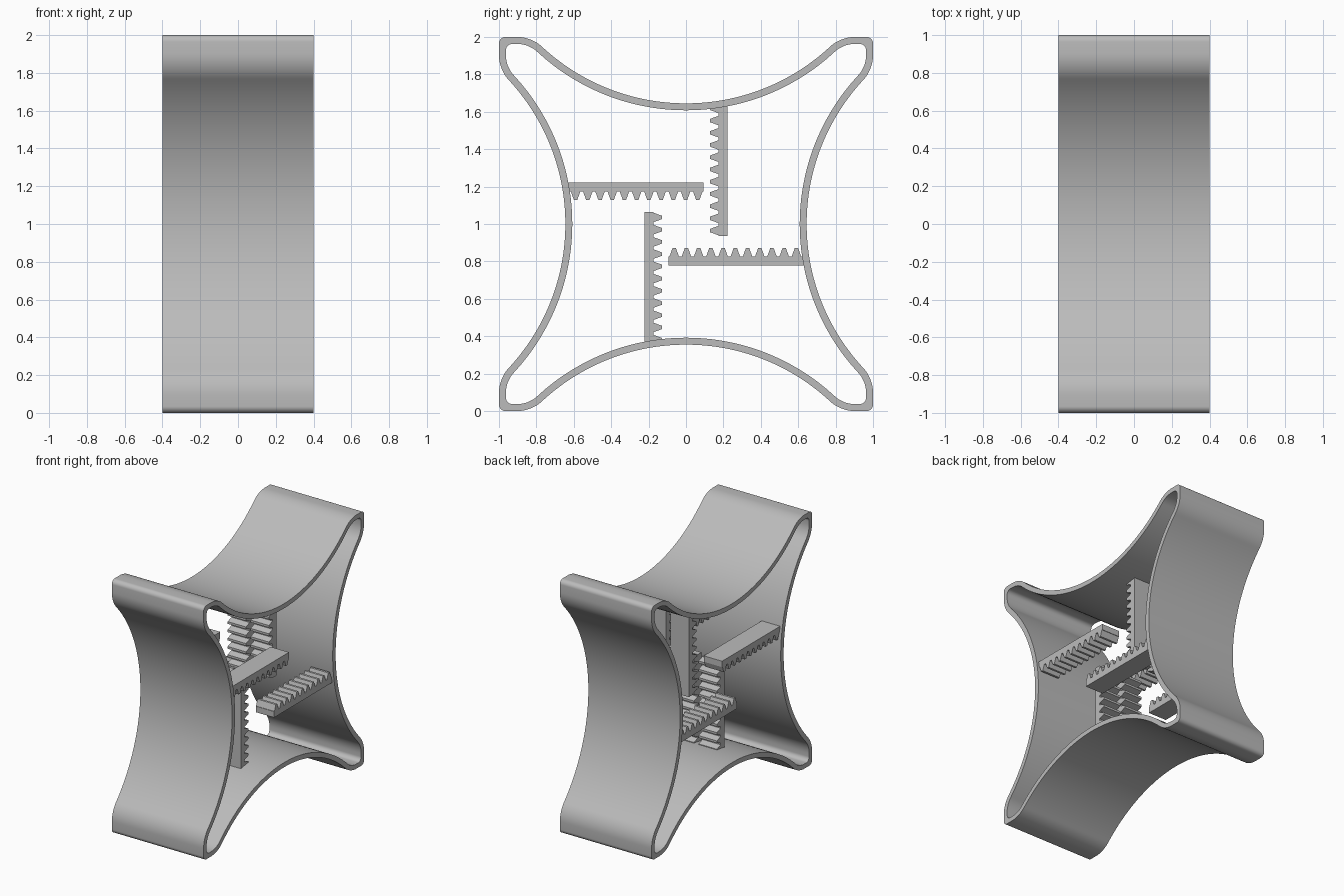
import bpy, bmesh
from math import sin, cos, acos, pi, radians, tan

if "Cube" in bpy.data.objects:
    bpy.data.objects.remove(bpy.data.objects["Cube"], do_unlink=True)

grey = bpy.data.materials.new("plain grey")
grey.use_nodes = True
colour = (0.5, 0.5, 0.5, 1)
grey.diffuse_color = colour
grey.node_tree.nodes["Principled BSDF"].inputs["Base Color"].default_value = colour


def quarter_turns(p, k):
    for _ in range(k):
        p = (-p[1], p[0])
    return p


def finish(name, bm):
    bmesh.ops.recalc_face_normals(bm, faces=bm.faces)
    mesh = bpy.data.meshes.new(name)
    bm.to_mesh(mesh)
    bm.free()
    mesh.materials.append(grey)
    obj = bpy.data.objects.new(name, mesh)
    bpy.context.collection.objects.link(obj)
    obj.location.z = 1
    return obj


def ring(bm, pts, x):
    return [bm.verts.new((x, y, z)) for y, z in pts]


def bridge(bm, a, b):
    n = len(a)
    for i in range(n):
        j = (i + 1) % n
        bm.faces.new((a[i], a[j], b[j], b[i]))


# Four-pointed outline: concave sides, rounded shoulders, small corner arcs
def star_outline(inset):
    mid, hollow, shoulder, corner = 0.645 - inset, 1.13 + inset, 0.2 - inset, 0.035
    top = 1 - inset
    a = acos(1 - (top - mid) / (hollow + shoulder))
    half = []
    for i in range(33):
        t = a * i / 32
        half.append((hollow * sin(t), mid + hollow * (1 - cos(t))))
    end = (hollow + shoulder) * sin(a)
    for i in range(1, 13):
        t = a * (1 - i / 12)
        half.append((end - shoulder * sin(t), top - shoulder * (1 - cos(t))))
    for i in range(5):
        t = pi / 4 * i / 4
        half.append((top - corner + corner * sin(t), top - corner + corner * cos(t)))
    side = [(-y, z) for y, z in reversed(half[1:])] + half[:-1]
    return [quarter_turns(p, k) for k in (0, 3, 2, 1) for p in side]


# Outer frame band
bm = bmesh.new()
outer, inner = star_outline(0), star_outline(0.037)
rings = [ring(bm, outer, -0.4), ring(bm, outer, 0.4),
         ring(bm, inner, 0.4), ring(bm, inner, -0.4)]
for i in range(4):
    bridge(bm, rings[i], rings[(i + 1) % 4])
frame = finish("frame_band", bm)
bpy.ops.object.select_all(action="DESELECT")
frame.select_set(True)
bpy.context.view_layer.objects.active = frame
bpy.ops.object.shade_smooth_by_angle(angle=radians(30))


# Toothed rack: flat back bar with trapezoid teeth facing the centre
def rack(name, free_end, turns, x0, x1):
    back, root, tip, reach = 0.222, 0.175, 0.128, -0.645
    module = 0.0208
    root_half = module * (pi / 4 + 1.25 * tan(radians(20)))
    tip_half = module * (pi / 4 - tan(radians(20)))
    pts = [(reach, back), (free_end, back), (free_end, root)]
    for i in range(11):
        c = free_end - 0.03 - i * pi * module
        pts += [(c + root_half, root), (c + tip_half, tip),
                (c - tip_half, tip), (c - root_half, root)]
    pts.append((min(reach, pts[-1][0] - 0.001), root))
    pts = [quarter_turns(p, turns) for p in pts]
    bm = bmesh.new()
    a, b = ring(bm, pts, x0), ring(bm, pts, x1)
    bridge(bm, a, b)
    bm.faces.new(a)
    bm.faces.new(b)
    finish(name, bm)


# Paired racks: horizontals outside, verticals inside
for sign, label in ((-1, "right"), (1, "left")):
    for turns, place in enumerate(("front", "lower", "back", "upper")):
        upright = turns % 2
        centre = sign * (0.1 if upright else 0.3)
        rack(f"{place}_rack_{label}", 0.065 if upright else 0.093, turns,
             centre - 0.08, centre + 0.08)
